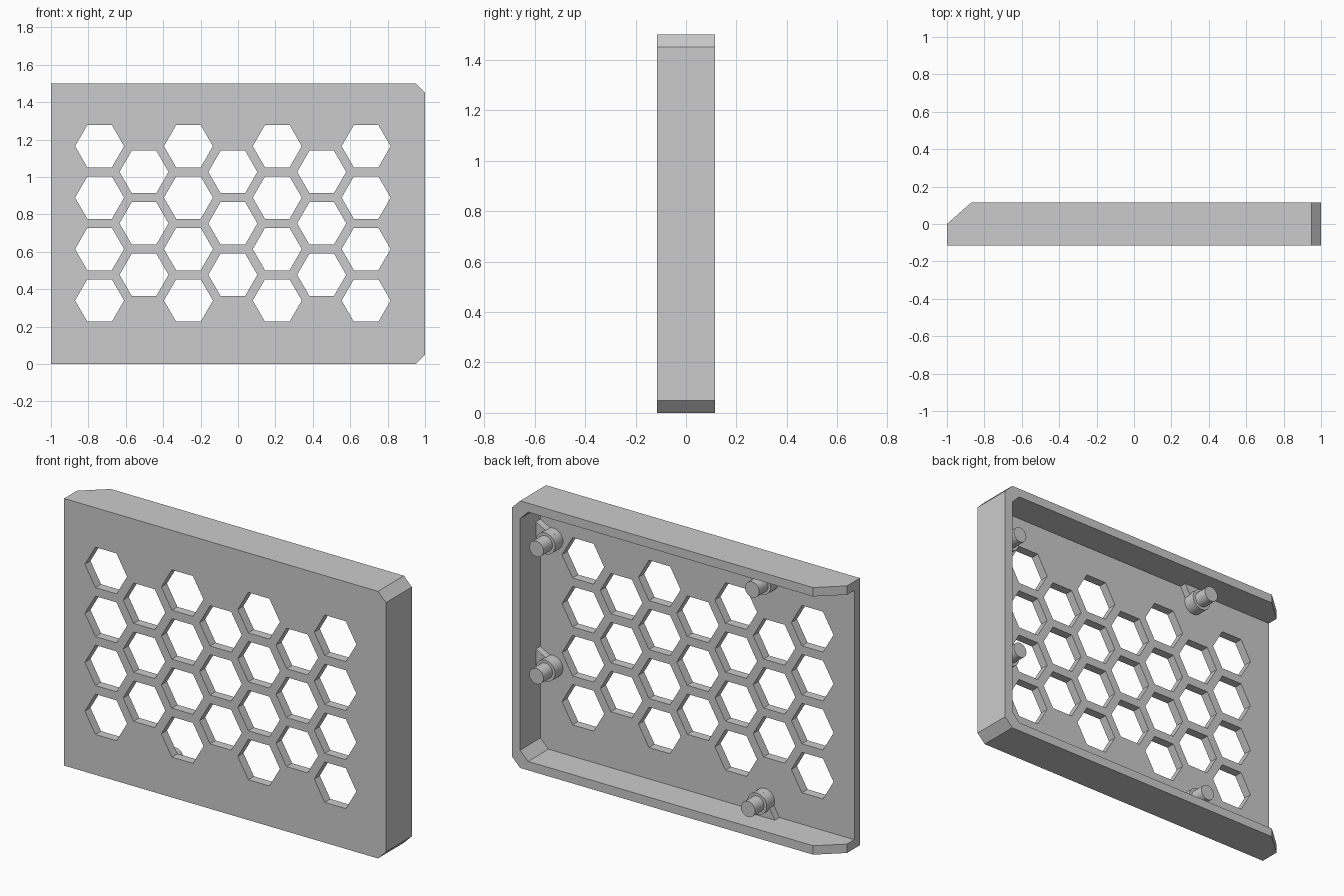
import bpy, bmesh, math
from mathutils import Vector

if "Cube" in bpy.data.objects:
    bpy.data.objects.remove(bpy.data.objects["Cube"])

grey = bpy.data.materials.new("plain grey")
grey.use_nodes = True
grey.diffuse_color = (0.6, 0.6, 0.6, 1)
grey.node_tree.nodes["Principled BSDF"].inputs["Base Color"].default_value = (0.6, 0.6, 0.6, 1)

HALF_Y, H, T, CUT = 0.115, 1.5, 0.05, 0.05
FLOOR = -HALF_Y + T


def make(name, prisms):
    """Object from prisms, each a list of base points and an extrusion vector."""
    bm = bmesh.new()
    for pts, vec in prisms:
        base = bm.faces.new([bm.verts.new(p) for p in pts])
        out = bmesh.ops.extrude_face_region(bm, geom=[base], use_keep_orig=True)
        moved = [g for g in out["geom"] if isinstance(g, bmesh.types.BMVert)]
        bmesh.ops.translate(bm, verts=moved, vec=vec)
    bmesh.ops.recalc_face_normals(bm, faces=bm.faces)
    me = bpy.data.meshes.new(name)
    bm.to_mesh(me)
    bm.free()
    me.materials.append(grey)
    ob = bpy.data.objects.new(name, me)
    bpy.context.collection.objects.link(ob)
    return ob


def along_y(pts, y0, y1):
    return [(x, y0, z) for x, z in pts], Vector((0, y1 - y0, 0))


def arc(cx, cz, r, n, start=0.0, sweep=math.tau):
    return [(cx + r * math.cos(start + sweep * i / n), cz + r * math.sin(start + sweep * i / n))
            for i in range(n)]


def outline(x0, x1, z0, z1):
    return [(x0, z0), (x1 - CUT, z0), (x1, z0 + CUT), (x1, z1 - CUT), (x1 - CUT, z1), (x0, z1)]


# Tray with a front plate and three walls, open at one end
panel = make("vent_panel", [along_y(outline(-1, 1, 0, H), -HALF_Y, HALF_Y)])

# Cutters: recess, slanted wall ends, honeycomb holes
recess = make("recess_cutter", [along_y(outline(-1.2, 1 - T, T, H - T), FLOOR, 0.3)])
slant = make("slant_cutter", [([(-1, 0, -0.1), (-0.87, HALF_Y, -0.1), (-0.757, 0.215, -0.1),
                                (-1.2, 0.215, -0.1), (-1.113, -0.1, -0.1)], Vector((0, 0, 1.7)))])
slant.data.vertices  # slanted prism runs the full height
holes = []
for col in range(7):
    odd = col % 2
    for row in range(4 - odd):
        z = 0.34 + 0.275 * (row + odd / 2)
        holes.append(along_y(arc(-0.74 + 0.2375 * col, z, 0.131, 6), -0.2, 0.0))
honeycomb = make("honeycomb_cutter", holes)

for cutter in (recess, slant, honeycomb):
    mod = panel.modifiers.new(cutter.name, "BOOLEAN")
    mod.operation, mod.solver, mod.object = "DIFFERENCE", "EXACT", cutter
bpy.context.view_layer.update()
cut = bpy.data.meshes.new_from_object(panel.evaluated_get(bpy.context.evaluated_depsgraph_get()))
panel.modifiers.clear()
panel.data = cut
for cutter in (recess, slant, honeycomb):
    bpy.data.objects.remove(cutter)

# Mounting pins: gusset against the wall, collar, and thinner peg
REACH, R = 0.08, 0.06


def mounting_pin(name, x, z, angle):
    """angle points from the pin towards its wall."""
    def turn(u, v):
        c, s = math.cos(angle), math.sin(angle)
        return x + u * c - v * s, z + u * s + v * c
    nose = arc(0, 0, R, 12, math.radians(70), math.radians(220)) + \
        [(R * math.cos(math.radians(290)), R * math.sin(math.radians(290)))]
    tear = [turn(u, v) for u, v in nose + [(REACH + 0.01, -0.095), (REACH + 0.01, 0.095)]]
    ob = make(name, [along_y(tear, FLOOR - 0.01, -0.025),
                     along_y(arc(x, z, R, 24), FLOOR - 0.01, 0.005),
                     along_y(arc(x, z, 0.044, 24), -0.02, 0.085)])
    bpy.ops.object.select_all(action="DESELECT")
    ob.select_set(True)
    bpy.context.view_layer.objects.active = ob
    bpy.ops.object.shade_smooth_by_angle(angle=math.radians(30))


mounting_pin("upper_side_pin", 0.87, 1.24, 0)
mounting_pin("lower_side_pin", 0.87, 0.525, 0)
mounting_pin("top_pin", -0.47, H - 0.13, math.pi / 2)
mounting_pin("bottom_pin", -0.445, 0.13, -math.pi / 2)
